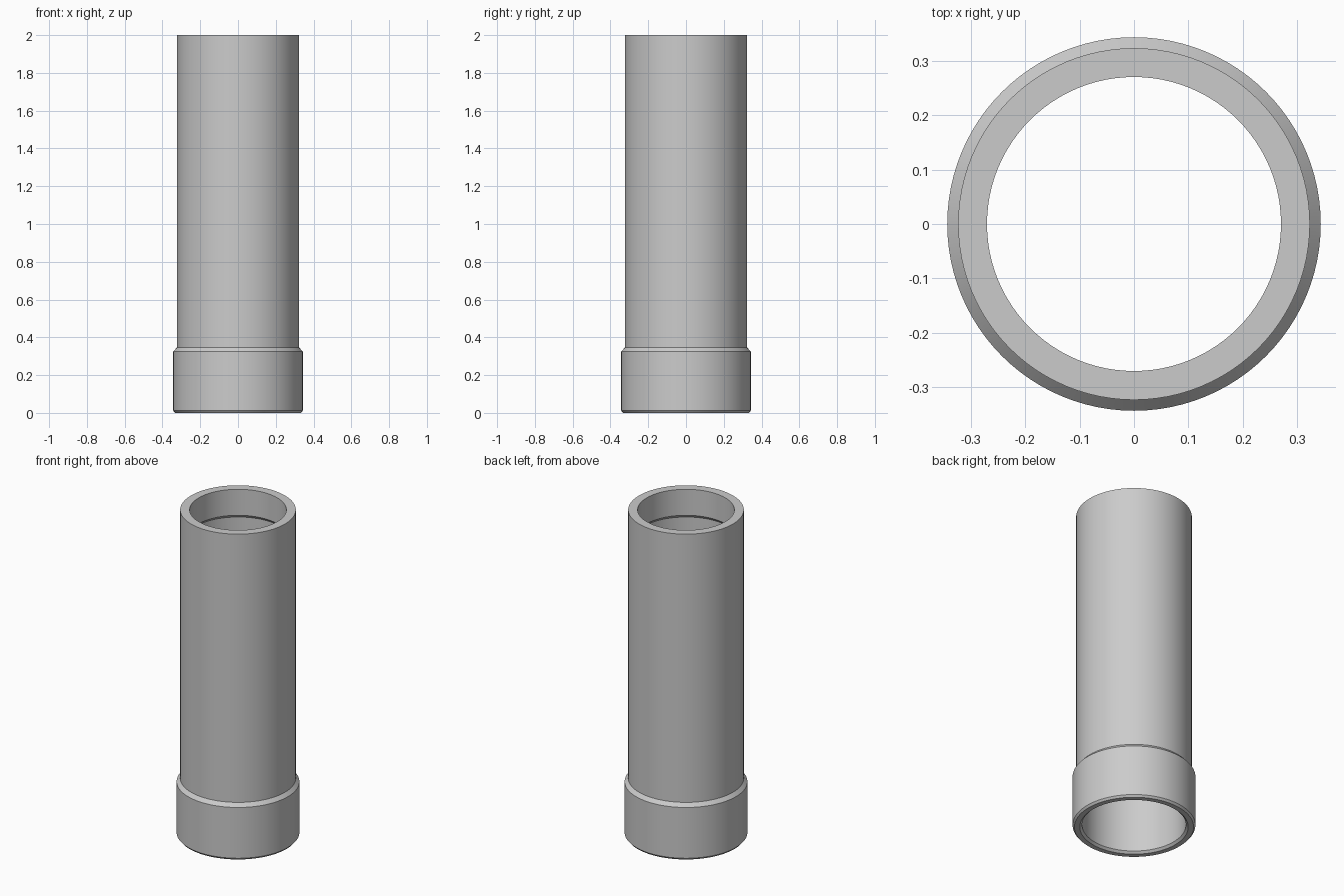
import bpy, bmesh, math

if "Cube" in bpy.data.objects:
    bpy.data.objects.remove(bpy.data.objects["Cube"])

SEGMENTS = 96

grey = bpy.data.materials.new("plain_grey")
grey.diffuse_color = (0.6, 0.6, 0.6, 1)
grey.use_nodes = True
grey.node_tree.nodes["Principled BSDF"].inputs["Base Color"].default_value = grey.diffuse_color

# Closed wall section (radius, height): outside going up, then bore going down
section = [
    (0.333, 0.0), (0.343, 0.012),        # bottom outer chamfer
    (0.343, 0.325), (0.323, 0.347),      # collar and its shoulder
    (0.323, 2.0), (0.27, 2.0),           # body and top rim
    (0.27, 1.84), (0.29, 1.82),          # inner lip and undercut
    (0.29, 0.013), (0.303, 0.0),         # bore and bottom inner chamfer
]


def lathe(name, points, material):
    """Revolve a closed section around the z axis."""
    bm = bmesh.new()
    rings = []
    for i in range(SEGMENTS):
        a = 2 * math.pi * i / SEGMENTS
        rings.append([bm.verts.new((r * math.cos(a), r * math.sin(a), z))
                      for r, z in points])
    n = len(points)
    for i in range(SEGMENTS):
        a, b = rings[i], rings[(i + 1) % SEGMENTS]
        for j in range(n):
            k = (j + 1) % n
            bm.faces.new((a[j], b[j], b[k], a[k]))
    bmesh.ops.recalc_face_normals(bm, faces=bm.faces)
    mesh = bpy.data.meshes.new(name)
    bm.to_mesh(mesh)
    bm.free()
    mesh.materials.append(material)
    obj = bpy.data.objects.new(name, mesh)
    bpy.context.collection.objects.link(obj)
    bpy.ops.object.select_all(action='DESELECT')
    obj.select_set(True)
    bpy.context.view_layer.objects.active = obj
    bpy.ops.object.shade_smooth_by_angle(angle=math.radians(25))
    return obj


# Hollow tube with collar at the base
lathe("collared_tube", section, grey)
